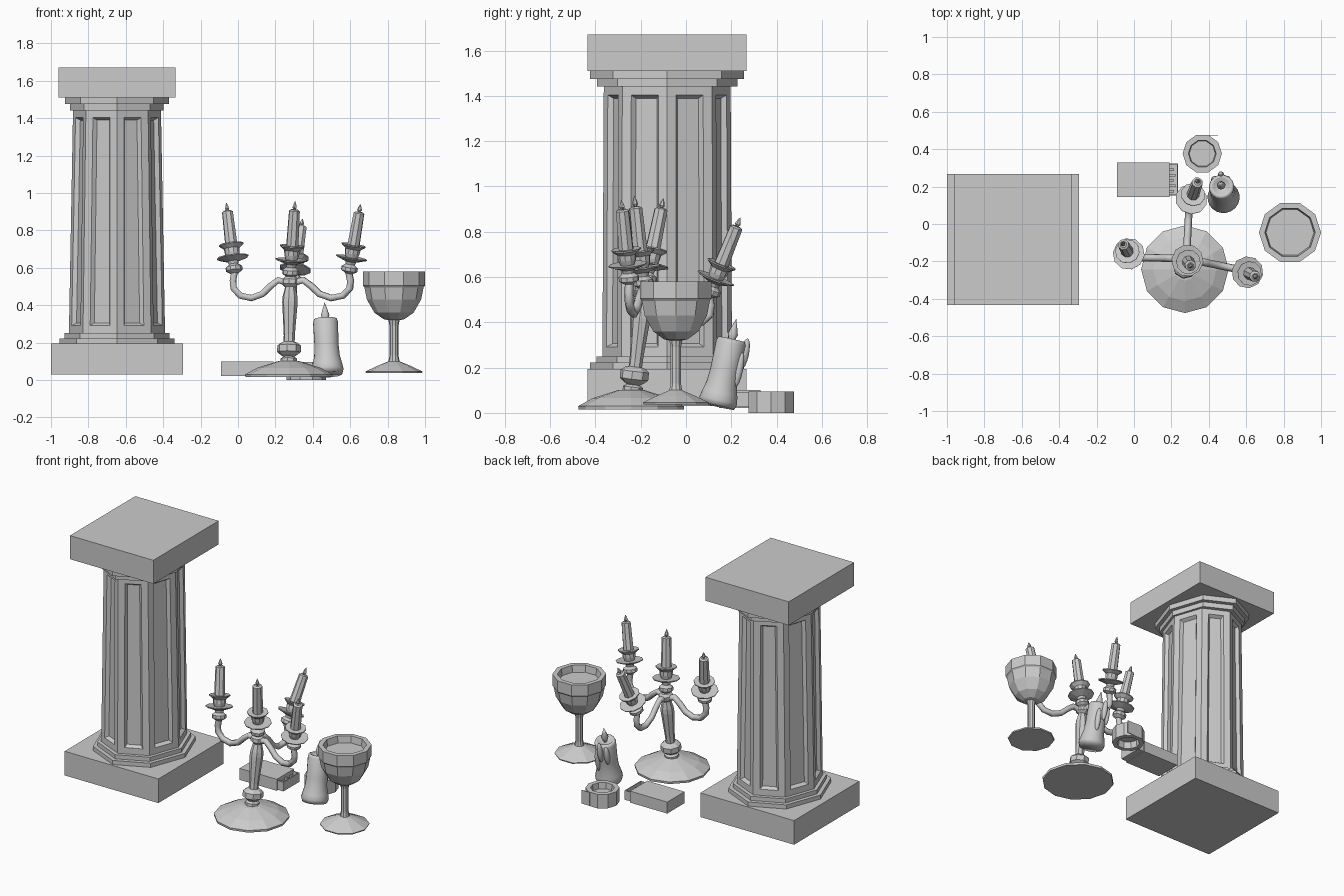
import bpy, bmesh, math
from mathutils import Vector, Matrix

if "Cube" in bpy.data.objects:
    bpy.data.objects.remove(bpy.data.objects["Cube"])


def add_mesh(name, bm, smooth=False):
    bmesh.ops.recalc_face_normals(bm, faces=bm.faces)
    me = bpy.data.meshes.new(name)
    bm.to_mesh(me)
    bm.free()
    for p in me.polygons:
        p.use_smooth = smooth
    ob = bpy.data.objects.new(name, me)
    bpy.context.collection.objects.link(ob)
    return ob


def lathe_bm(profile, sides):
    """Spin (rx, z[, ry]) points around z; zero radius closes the end."""
    bm = bmesh.new()
    rings = []
    for p in profile:
        rx, z = p[0], p[1]
        ry = p[2] if len(p) > 2 else rx
        if rx == 0:
            rings.append([bm.verts.new((0, 0, z))] * sides)
        else:
            rings.append([bm.verts.new((rx * math.cos(math.tau * i / sides),
                                        ry * math.sin(math.tau * i / sides), z))
                          for i in range(sides)])
    for a, b in zip(rings, rings[1:]):
        for i in range(sides):
            j = (i + 1) % sides
            bm.faces.new(list(dict.fromkeys((a[i], a[j], b[j], b[i]))))
    return bm


def lathe(name, profile, sides, loc, toward=None, smooth=False):
    ob = add_mesh(name, lathe_bm(profile, sides), smooth)
    loc = Vector(loc)
    q = (Vector(toward) - loc).to_track_quat('Z', 'Y') if toward else None
    ob.matrix_world = Matrix.Translation(loc) @ (q.to_matrix().to_4x4() if q else Matrix())
    return ob


def box(name, x0, x1, y0, y1, z0, z1):
    bm = bmesh.new()
    bmesh.ops.create_cube(bm, size=1)
    for v in bm.verts:
        v.co = (x1 if v.co.x > 0 else x0, y1 if v.co.y > 0 else y0, z1 if v.co.z > 0 else z0)
    return add_mesh(name, bm)


# Column: plinth, capital slab, octagonal steps
CX, CY = -0.647, -0.083
box("column_plinth", -1.0, -0.295, -0.434, 0.268, 0.03, 0.194)
box("column_top_slab", -0.96, -0.333, -0.434, 0.268, 1.51, 1.67)
lathe("column_lower_steps", [(0, .19), (.307, .19, .34), (.307, .222, .34), (.28, .222, .312),
                             (.28, .25, .312), (0, .25)], 8, (CX, CY, 0))
lathe("column_upper_steps", [(0, 1.44), (.25, 1.44, .31), (.25, 1.475, .31), (.277, 1.475, .34),
                             (.277, 1.512, .34), (0, 1.512)], 8, (CX, CY, 0))

# Column shaft with a sunken panel on each face
bm = lathe_bm([(.257, .25, .286), (.235, 1.445, .28)], 8)
bmesh.ops.recalc_face_normals(bm, faces=bm.faces)
faces = list(bm.faces)
bmesh.ops.inset_individual(bm, faces=faces, thickness=.042, use_even_offset=True)
bmesh.ops.inset_individual(bm, faces=faces, thickness=.014, depth=-.022, use_even_offset=True)
add_mesh("column_shaft", bm).location = (CX, CY, 0)

# Candelabra foot and leaning stem
lathe("candelabra_foot", [(0, .015), (.232, .015), (.234, .03), (.17, .065), (.06, .1), (0, .105)],
      12, (.272, -.242, 0))
HUB = Vector((.28, -.185, .53))
lathe("candelabra_stem", [(0, .06), (.045, .075), (.045, .095), (.03, .105), (.045, .115),
                          (.064, .13), (.064, .165), (.045, .18), (.03, .185), (.03, .22),
                          (.042, .40), (.04, .43), (.028, .48), (.045, .495), (.045, .52),
                          (.03, .535), (0, .54)], 8, (.27, -.245, .02), HUB)


# Candle holders: cup, two drip pans, candle and flame
def candle_unit(label, base, tip):
    k = (Vector(tip) - Vector(base)).length / .385
    cup = [(0, 0), (.022, 0), (.045, .015), (.045, .035), (.025, .05), (.03, .065), (.085, .084),
           (.086, .09), (.032, .088), (.04, .11), (.042, .135), (.066, .154), (.066, .16),
           (.03, .158), (0, .158)]
    stick = [(0, .15), (.034, .15), (.03, .335), (.018, .342), (0, .335)]
    flame = [(0, .333), (.013, .352), (.009, .367), (0, .387)]
    for part, prof, n in (("holder", cup, 10), ("candle", stick, 8), ("flame", flame, 6)):
        lathe(f"{label}_{part}", [(r, z * k) for r, z in prof], n, base, tip)


ENDS = {"left": ((-.018, -.178, .57), (-.062, -.10, .947)),
        "right": ((.592, -.25, .57), (.655, -.285, .94)),
        "back": ((.295, .10, .515), (.345, .24, .863))}
candle_unit("center", (.28, -.185, .55), (.305, -.228, .957))

# Curved arms running from the hub to the outer holders
ARM = [(0, -.035), (.1, -.01), (.22, -.005), (.35, -.04), (.5, -.09), (.7, -.12),
       (.9, -.115), (1.02, -.08), (1.03, -.04), (1, .01)]
for label, (base, tip) in ENDS.items():
    candle_unit(label, base, tip)
    cu = bpy.data.curves.new(label + "_arm", 'CURVE')
    cu.dimensions = '3D'
    cu.bevel_depth = .02
    cu.bevel_resolution = 1
    cu.use_fill_caps = True
    sp = cu.splines.new('POLY')
    sp.points.add(len(ARM) - 1)
    for pt, (f, dz) in zip(sp.points, ARM):
        p = HUB.lerp(Vector(base), f)
        pt.co = (p.x, p.y, p.z + dz, 1)
    bpy.context.collection.objects.link(bpy.data.objects.new(label + "_arm", cu))

# Goblet with filled bowl
lathe("goblet", [(0, .037), (.15, .037), (.153, .045), (.09, .075), (.03, .10), (.024, .13),
                 (.024, .29), (.03, .32), (.055, .325), (.105, .36), (.145, .43), (.158, .495),
                 (.166, .505), (.166, .58), (.135, .58), (.128, .535), (0, .535)],
      10, (.834, -.045, 0))

# Melted pillar candle with wax runs
B, T = (.48, .137, .03), (.467, .203, .33)
lathe("pillar_candle", [(0, 0), (.078, 0), (.086, .025), (.08, .055), (.069, .1), (.065, .16),
                        (.067, .285), (.061, .302), (.047, .3), (.035, .285), (0, .28)],
      20, B, T, True)
lathe("pillar_flame", [(0, .27), (.014, .3), (.023, .325), (.012, .36), (0, .395)], 10, B, T, True)
for i, (x, y, z, h) in enumerate([(.465, .258, .26, .07), (.50, .232, .19, .08),
                                  (.43, .235, .24, .065)]):
    bm = bmesh.new()
    bmesh.ops.create_uvsphere(bm, u_segments=10, v_segments=8, radius=1)
    bmesh.ops.scale(bm, vec=(.018, .02, h), verts=bm.verts)
    ob = add_mesh(f"wax_run_{i}", bm, True)
    ob.location = (x, y, z)
    ob.rotation_euler.x = -.2

# Matchbox sleeve, open drawer and matches
box("matchbox_sleeve", -.09, .19, .145, .33, .022, .10)
box("drawer_floor", .185, .235, .152, .323, .027, .034)
box("drawer_end", .229, .235, .152, .323, .027, .09)
for n, y in (("front", .152), ("back", .317)):
    box(f"drawer_side_{n}", .185, .235, y, y + .006, .027, .09)
for i in range(5):
    y = .168 + i * .029
    box(f"match_{i}", .18, .215 + .006 * (i % 2), y, y + .013, .05, .065 + .008 * (i % 3))

# Shallow ring-shaped dish with a loose end strip
lathe("ring_dish", [(0, .045), (.068, .045), (.074, .0), (.105, 0), (.105, .095),
                    (.074, .095), (.07, .055), (0, .055)], 10, (.365, .376, 0))
box("ring_end_strip", .39, .45, .473, .477, .002, .093)
